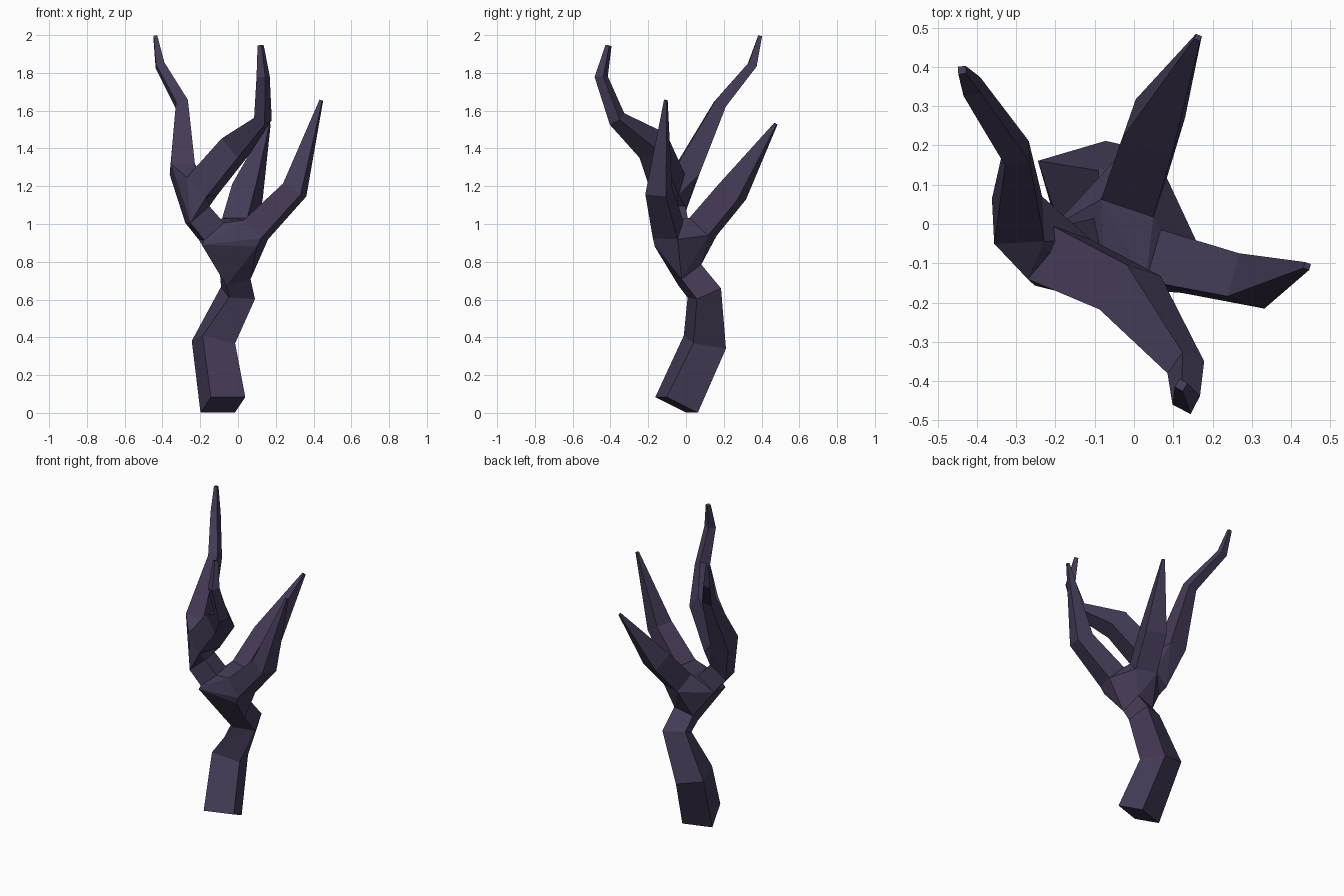
import bpy, bmesh
from mathutils import Vector

if "Cube" in bpy.data.objects:
    bpy.data.objects.remove(bpy.data.objects["Cube"])

bark = bpy.data.materials.new("dark_bark")
bark.diffuse_color = (0.06, 0.044, 0.096, 1)
bark.use_nodes = True
bark.node_tree.nodes["Principled BSDF"].inputs["Base Color"].default_value = bark.diffuse_color


def finish(name, bm):
    bmesh.ops.recalc_face_normals(bm, faces=bm.faces)
    mesh = bpy.data.meshes.new(name)
    bm.to_mesh(mesh)
    bm.free()
    mesh.materials.append(bark)
    obj = bpy.data.objects.new(name, mesh)
    bpy.context.collection.objects.link(obj)


def limb(name, side, path):
    """Square tube along path points (x, y, z, half width); returns its rings."""
    pts = [Vector(p[:3]) for p in path]
    dirs = [(b - a).normalized() for a, b in zip(pts, pts[1:])]
    normals = [dirs[0]] + [(a + b).normalized() for a, b in zip(dirs, dirs[1:])] + [dirs[-1]]
    rings = []
    for p, n, (_, _, _, h) in zip(pts, normals, path):
        u = Vector(side)
        u = (u - n * u.dot(n)).normalized()
        v = n.cross(u)
        rings.append([p + (u * a + v * b) * h
                      for a, b in ((-1, -1), (1, -1), (1, 1), (-1, 1))])
    bm = bmesh.new()
    loops = [[bm.verts.new(co) for co in r] for r in rings]
    for a, b in zip(loops, loops[1:]):
        for i in range(4):
            j = (i + 1) % 4
            bm.faces.new((a[i], a[j], b[j], b[i]))
    bm.faces.new(loops[0])
    bm.faces.new(loops[-1])
    finish(name, bm)
    return rings


def joint(name, points):
    """Faceted hull joining the ends of several limbs."""
    bm = bmesh.new()
    for p in points:
        bm.verts.new(p)
    bmesh.ops.convex_hull(bm, input=bm.verts)
    bmesh.ops.delete(bm, geom=[v for v in bm.verts if not v.link_faces], context='VERTS')
    finish(name, bm)


# Crooked trunk
trunk = limb("trunk", (3, 1, 0), [
    (-0.08, -0.05, 0.042, 0.096), (-0.13, 0.10, 0.375, 0.092),
    (0.0, 0.097, 0.635, 0.073), (-0.015, 0.02, 0.73, 0.067)])

# Stem leaning left out of the crown
stem = limb("left_stem", (-0.2, 1, 0), [
    (-0.14, -0.065, 0.96, 0.07), (-0.215, -0.08, 1.05, 0.068)])

# Four tapering branches
left = limb("left_branch", (1, 0.05, 0), [
    (-0.295, 0.01, 1.29, 0.064), (-0.298, 0.18, 1.635, 0.032),
    (-0.413, 0.35, 1.84, 0.023), (-0.438, 0.392, 1.995, 0.01)])
front = limb("front_branch", (0.065, 0.125, 0.02), [
    (-0.19, -0.09, 1.2, 0.075), (-0.01, -0.175, 1.415, 0.068),
    (0.132, -0.365, 1.556, 0.035), (0.133, -0.449, 1.78, 0.026),
    (0.12, -0.41, 1.945, 0.012)])
right = limb("right_branch", (0.04, 0.12, 0), [
    (0.095, -0.095, 0.97, 0.068), (0.30, -0.145, 1.18, 0.057),
    (0.441, -0.107, 1.655, 0.008)])
back = limb("back_branch", (1, -0.35, 0), [
    (0.0, 0.09, 0.985, 0.07), (0.05, 0.245, 1.17, 0.067),
    (0.163, 0.475, 1.53, 0.008)])

# Faceted joints where limbs split
joint("crown", trunk[-1] + stem[0] + right[0] + back[0]
      + [(-0.19, -0.15, 0.89), (0.10, -0.165, 0.88)])
joint("upper_fork", stem[1] + left[0] + front[0])
